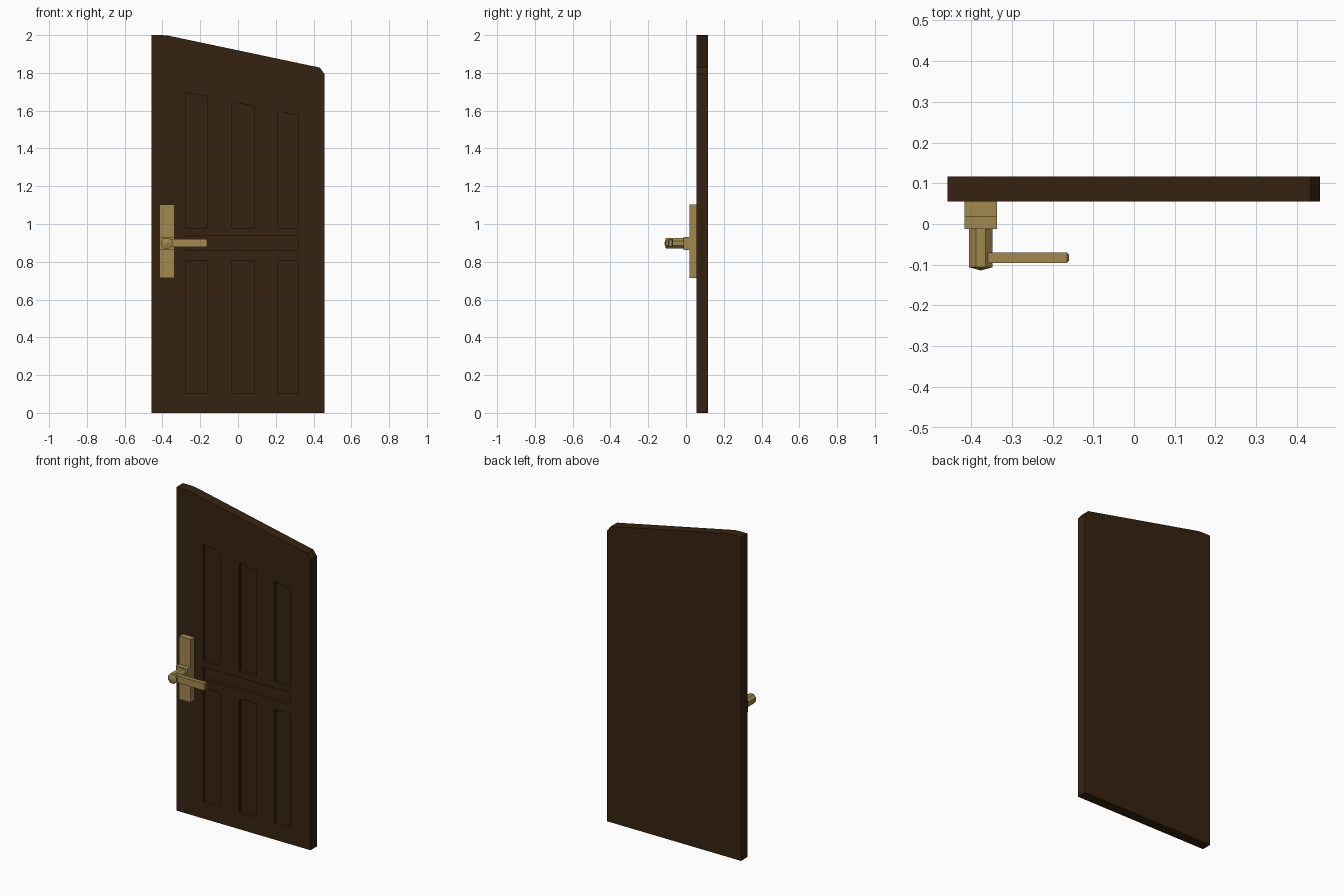
import bpy, bmesh, math
from mathutils import Matrix

if "Cube" in bpy.data.objects:
    bpy.data.objects.remove(bpy.data.objects["Cube"])


def material(name, rgb):
    m = bpy.data.materials.new(name)
    m.diffuse_color = (*rgb, 1)
    m.use_nodes = True
    m.node_tree.nodes["Principled BSDF"].inputs["Base Color"].default_value = m.diffuse_color
    return m


wood = material("dark_brown_wood", (0.037, 0.0165, 0.005))
brass = material("aged_brass", (0.36, 0.25, 0.08))


def finish(name, bm, mat):
    bmesh.ops.recalc_face_normals(bm, faces=bm.faces)
    me = bpy.data.meshes.new(name)
    bm.to_mesh(me)
    bm.free()
    me.materials.append(mat)
    ob = bpy.data.objects.new(name, me)
    bpy.context.collection.objects.link(ob)
    return ob


def prism(bm, outline, y0, y1):
    """Extrude an x-z outline from y0 to y1."""
    f = bm.faces.new([bm.verts.new((x, y0, z)) for x, z in outline])
    ext = bmesh.ops.extrude_face_region(bm, geom=[f])
    moved = [v for v in ext["geom"] if isinstance(v, bmesh.types.BMVert)]
    bmesh.ops.translate(bm, verts=moved, vec=(0, y1 - y0, 0))


def rect(x0, x1, z0, z1):
    return [(x0, z0), (x1, z0), (x1, z1), (x0, z1)]


def box(name, x0, x1, y0, y1, z0, z1, bevel=0):
    bm = bmesh.new()
    prism(bm, rect(x0, x1, z0, z1), y0, y1)
    if bevel:
        # chamfer only the free (+x) end
        edges = [e for e in bm.edges if all(v.co.x > x1 - 1e-5 for v in e.verts)]
        bmesh.ops.bevel(bm, geom=edges, offset=bevel, segments=1, affect='EDGES')
    return finish(name, bm, brass)


# Door leaf with sloping top
bm = bmesh.new()
prism(bm, [(-0.458, 0), (0.457, 0), (0.457, 1.795), (0.433, 1.828),
           (-0.373, 1.998), (-0.405, 2.0), (-0.458, 2.0)], 0.055, 0.117)
door = finish("door_leaf", bm, wood)

# Recessed panels: three below, three above with sloping tops, one middle strip
bm = bmesh.new()
front, depth = 0.0, 0.075
for x0, x1, zl, zr in ((-0.277, -0.163, 1.695, 1.674),
                       (-0.032, 0.088, 1.647, 1.622),
                       (0.211, 0.318, 1.598, 1.576)):
    prism(bm, rect(x0, x1, 0.103, 0.805), front, depth)
    prism(bm, [(x0, 0.978), (x1, 0.978), (x1, zr), (x0, zl)], front, depth)
prism(bm, rect(-0.277, 0.318, 0.862, 0.936), front, depth)
cutter = finish("panel_cutter", bm, wood)
cutter.hide_render = True
cutter.hide_set(True)
mod = door.modifiers.new("panels", 'BOOLEAN')
mod.operation = 'DIFFERENCE'
mod.solver = 'EXACT'
mod.object = cutter

# Handle: back plate, boss, lever
box("handle_plate", -0.416, -0.336, 0.018, 0.056, 0.714, 1.104)
box("handle_boss", -0.416, -0.336, -0.012, 0.02, 0.862, 0.932)
box("handle_lever", -0.376, -0.16, -0.096, -0.07, 0.877, 0.921, 0.005)

# Octagonal spindle with a shallow pointed cap
bm = bmesh.new()
r = 0.029 / math.cos(math.pi / 8)
ring = [(-0.376 + r * math.cos(a), 0.898 + r * math.sin(a))
        for a in (math.pi * (2 * i + 1) / 8 for i in range(8))]
prism(bm, ring, -0.01, -0.106)
bm.faces.ensure_lookup_table()
cap = [f for f in bm.faces if all(v.co.y < -0.1 for v in f.verts)]
tip = bmesh.ops.poke(bm, faces=cap)["verts"]
bmesh.ops.translate(bm, verts=tip, vec=(0, -0.008, 0))
finish("handle_spindle", bm, brass)
